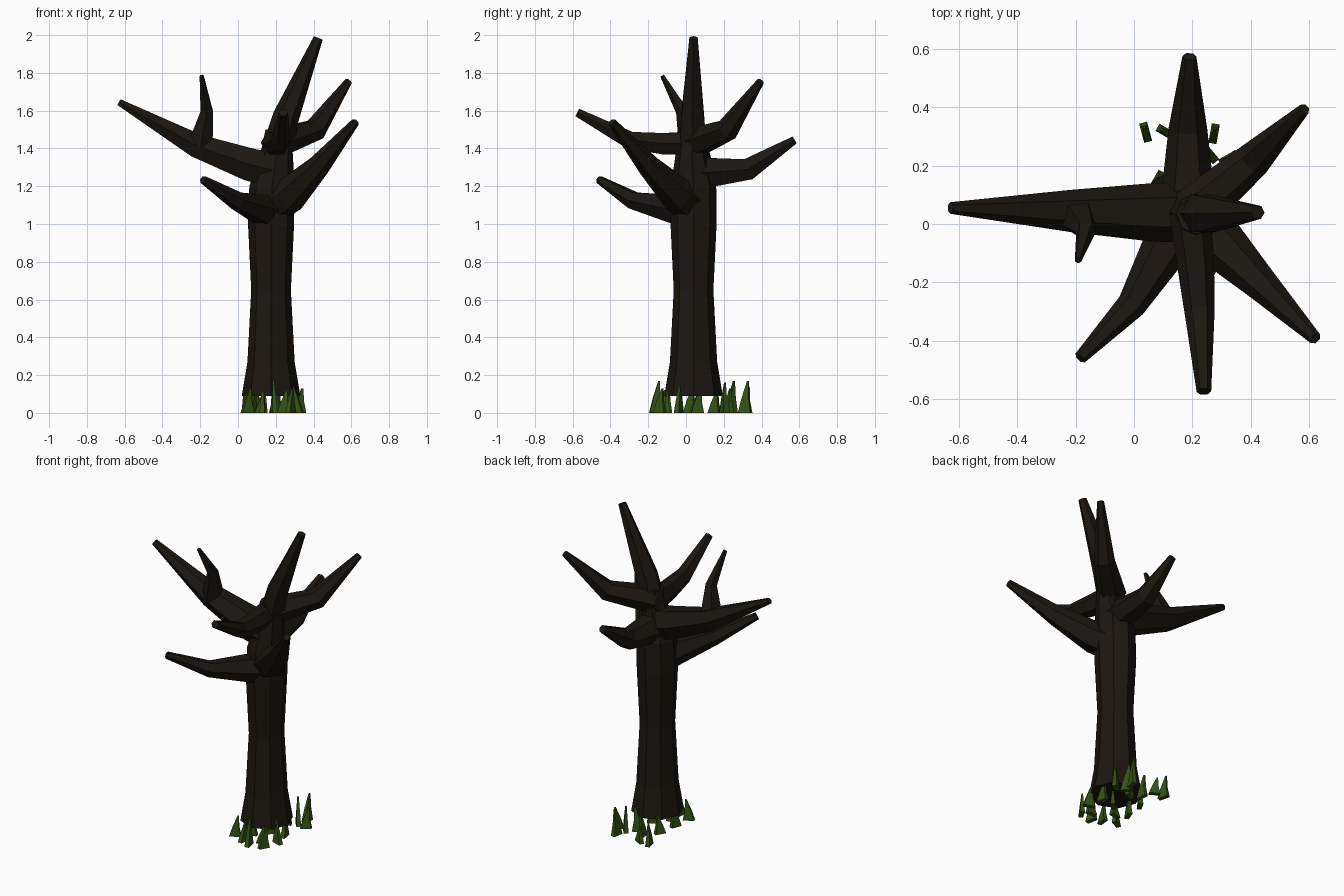
import bpy, bmesh, math
from mathutils import Vector


def material(name, color):
    m = bpy.data.materials.new(name)
    m.diffuse_color = color
    return m


bark = material("bark", (0.011, 0.008, 0.005, 1))
green = material("grass_green", (0.035, 0.085, 0.008, 1))


def tube(name, points, sides, mat, ref=(0, 0, 1), level=False):
    """Flat-faced tapered tube through (x, y, z, radius) points."""
    bm = bmesh.new()
    pos = [Vector(p[:3]) for p in points]
    rings = []
    for i, p in enumerate(points):
        d = Vector((0, 0, 1)) if level else pos[min(i + 1, len(pos) - 1)] - pos[max(i - 1, 0)]
        d.normalize()
        u = Vector(ref).cross(d).normalized()
        v = d.cross(u)
        ring = []
        for k in range(sides):
            a = 2 * math.pi * k / sides
            ring.append(bm.verts.new(pos[i] + p[3] * (math.cos(a) * u + math.sin(a) * v)))
        rings.append(ring)
    for a, b in zip(rings, rings[1:]):
        for k in range(sides):
            n = (k + 1) % sides
            bm.faces.new((a[k], a[n], b[n], b[k]))
    bm.faces.new(rings[0][::-1])
    bm.faces.new(rings[-1])
    return finish(name, bm, mat)


def finish(name, bm, mat):
    bmesh.ops.recalc_face_normals(bm, faces=bm.faces[:])
    me = bpy.data.meshes.new(name)
    bm.to_mesh(me)
    bm.free()
    me.materials.append(mat)
    ob = bpy.data.objects.new(name, me)
    bpy.context.collection.objects.link(ob)
    return ob


# Trunk: flared foot, slim waist, narrowing into the crown
tube("trunk", [(0.175, 0.04, 0.09, 0.155), (0.175, 0.04, 0.27, 0.125),
               (0.175, 0.04, 0.65, 0.105), (0.175, 0.04, 1.0, 0.122),
               (0.18, 0.04, 1.2, 0.12), (0.205, 0.03, 1.37, 0.085),
               (0.215, 0.035, 1.5, 0.07)], 8, bark, ref=(0, 1, 0), level=True)

# Branches
branches = {
    "branch_left": [(0.21, 0.04, 1.28, 0.105), (0.06, 0.04, 1.315, 0.1),
                    (-0.22, 0.045, 1.415, 0.072), (-0.63, 0.055, 1.645, 0.02)],
    "branch_back_right": [(0.2, 0.04, 1.43, 0.085), (0.41, 0.22, 1.50, 0.062),
                          (0.585, 0.395, 1.755, 0.02)],
    "branch_front_right": [(0.2, 0.02, 1.11, 0.1), (0.27, -0.04, 1.15, 0.095),
                           (0.43, -0.2, 1.31, 0.06), (0.622, -0.393, 1.54, 0.022)],
    "branch_front": [(0.19, 0.04, 1.43, 0.07), (0.21, -0.12, 1.425, 0.065),
                     (0.225, -0.3, 1.445, 0.052), (0.24, -0.575, 1.59, 0.025)],
    "branch_front_left": [(0.17, 0.03, 1.07, 0.1), (0.12, -0.06, 1.08, 0.085),
                          (-0.01, -0.28, 1.125, 0.05), (-0.185, -0.46, 1.235, 0.022)],
    "branch_back": [(0.18, 0.04, 1.27, 0.1), (0.185, 0.16, 1.275, 0.085),
                    (0.185, 0.33, 1.29, 0.066), (0.19, 0.575, 1.445, 0.024)],
}
for name, pts in branches.items():
    tube(name, pts, 6, bark)
tube("branch_top", [(0.19, 0.04, 1.33, 0.085), (0.255, 0.035, 1.57, 0.07),
                    (0.425, 0.04, 1.985, 0.025)], 6, bark, ref=(0, 1, 0))
tube("twig", [(-0.2, 0.03, 1.42, 0.07), (-0.165, -0.02, 1.6, 0.035),
              (-0.192, -0.125, 1.785, 0.012)], 5, bark, ref=(1, 0, 0))

# Grass blades around the foot: x, y, height, turn in degrees
blades = [(0.04, 0.315, 0.14, 105), (0.11, 0.315, 0.11, 150), (0.275, 0.31, 0.17, 80),
          (0.325, 0.225, 0.13, 30), (0.08, 0.15, 0.12, 60), (0.26, 0.24, 0.17, 130),
          (0.14, 0.24, 0.14, 95), (0.2, 0.2, 0.16, 20), (0.06, 0.02, 0.14, 70),
          (0.12, -0.03, 0.11, 10), (0.2, 0.05, 0.10, 45), (0.29, 0.06, 0.13, 100),
          (0.31, -0.04, 0.14, 160), (0.05, -0.1, 0.13, 25), (0.13, -0.13, 0.12, 85),
          (0.19, -0.16, 0.17, 100), (0.24, -0.1, 0.12, 0), (0.28, -0.14, 0.13, 60)]
bm = bmesh.new()
for x, y, h, deg in blades:
    a = math.radians(deg)
    u, v = Vector((math.cos(a), math.sin(a), 0)), Vector((-math.sin(a), math.cos(a), 0))
    rings = []
    for f, w, t, lean in ((0, 0.034, 0.014, 0), (0.45, 0.019, 0.010, 0.004), (1, 0.004, 0.004, 0.018)):
        c = Vector((x, y, f * h)) + u * lean
        rings.append([bm.verts.new(c + u * w * i + v * t * j)
                      for i, j in ((-1, -1), (1, -1), (1, 1), (-1, 1))])
    for p, q in zip(rings, rings[1:]):
        for k in range(4):
            n = (k + 1) % 4
            bm.faces.new((p[k], p[n], q[n], q[k]))
    bm.faces.new(rings[0][::-1])
    bm.faces.new(rings[-1])
finish("grass", bm, green)
